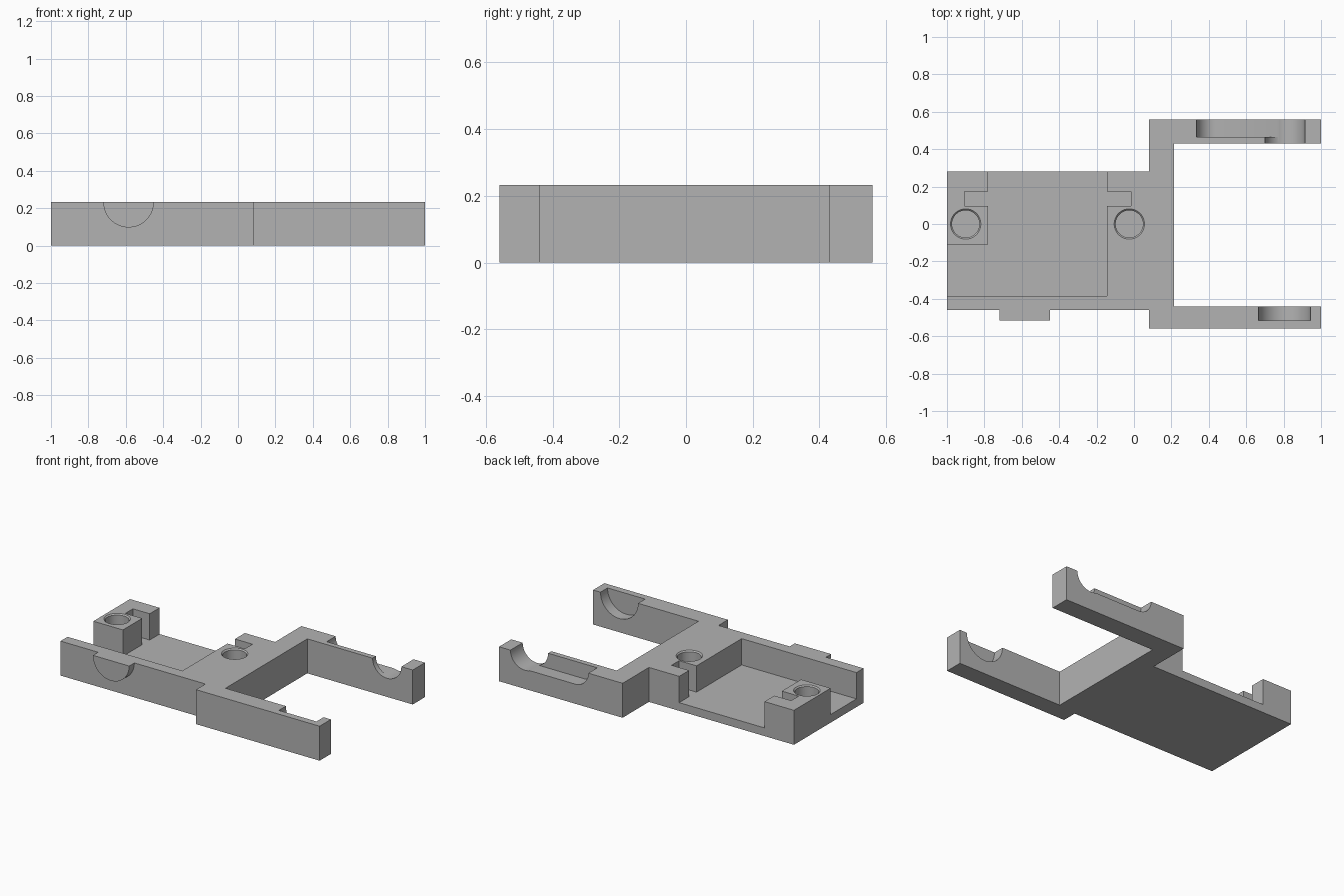
import bpy, bmesh
from math import cos, sin, pi, radians
from mathutils import Matrix

cube = bpy.data.objects.get("Cube")
if cube:
    bpy.data.objects.remove(cube, do_unlink=True)

TOP = 0.232      # overall height
FLOOR = 0.055    # tray floor thickness
ABOVE = 0.4      # cutters reach past the top face

grey = bpy.data.materials.new("plain grey")
grey.use_nodes = True
grey.diffuse_color = (0.45, 0.45, 0.45, 1)
grey.node_tree.nodes["Principled BSDF"].inputs["Base Color"].default_value = grey.diffuse_color


def make_object(name, bm):
    bmesh.ops.recalc_face_normals(bm, faces=bm.faces[:])
    mesh = bpy.data.meshes.new(name)
    bm.to_mesh(mesh)
    bm.free()
    mesh.materials.append(grey)
    obj = bpy.data.objects.new(name, mesh)
    bpy.context.collection.objects.link(obj)
    return obj


def prism(name, points, low, high, axis="Z"):
    """Extrude an outline: (x, y) along z, or (x, z) along y."""
    bm = bmesh.new()
    place = (lambda a, b: (a, b, low)) if axis == "Z" else (lambda a, b: (a, low, b))
    face = bm.faces.new([bm.verts.new(place(a, b)) for a, b in points])
    grown = bmesh.ops.extrude_face_region(bm, geom=[face])["geom"]
    step = (0, 0, high - low) if axis == "Z" else (0, high - low, 0)
    bmesh.ops.translate(bm, vec=step, verts=[g for g in grown if isinstance(g, bmesh.types.BMVert)])
    return make_object(name, bm)


def cone(name, x, y, low, high, r_low, r_high):
    bm = bmesh.new()
    bmesh.ops.create_cone(bm, cap_ends=True, segments=64, radius1=r_low, radius2=r_high,
                          depth=high - low,
                          matrix=Matrix.Translation((x, y, (low + high) / 2)))
    return make_object(name, bm)


def arc(cx, cz, r, start, end, steps=32):
    angles = [radians(start + (end - start) * i / steps) for i in range(steps + 1)]
    return [(cx + r * cos(a), cz + r * sin(a)) for a in angles]


def combine(target, tool, operation):
    mod = target.modifiers.new(operation, "BOOLEAN")
    mod.operation = operation
    mod.solver = "EXACT"
    mod.object = tool
    bpy.context.view_layer.objects.active = target
    bpy.ops.object.modifier_apply(modifier=mod.name)
    bpy.data.objects.remove(tool, do_unlink=True)


# Tray block with the two-armed fork
bracket = prism("fork_bracket", [
    (-1, -0.46), (0.08, -0.46), (0.08, -0.56), (1, -0.56), (1, -0.44), (0.215, -0.44),
    (0.215, 0.43), (1, 0.43), (1, 0.56), (0.08, 0.56), (0.08, 0.28), (-1, 0.28)], 0, TOP)

# Half-round boss on the front wall
boss = prism("front_boss", arc(-0.585, TOP, 0.135, 180, 360), -0.515, -0.42, "Y")
combine(bracket, boss, "UNION")

# Tray pocket, leaving the screw block and the two facing slots
pocket = prism("tray_pocket", [
    (-1.1, -0.385), (-0.145, -0.385), (-0.145, 0.095), (-0.015, 0.095), (-0.015, 0.175),
    (-0.145, 0.175), (-0.145, 0.4), (-0.78, 0.4), (-0.78, 0.175), (-0.905, 0.175),
    (-0.905, 0.095), (-0.78, 0.095), (-0.78, -0.11), (-1.1, -0.11)], FLOOR, ABOVE)
combine(bracket, pocket, "DIFFERENCE")

# Blind screw holes with a small chamfer
for x in (-0.9, -0.025):
    combine(bracket, cone("screw_hole", x, 0, FLOOR, ABOVE, 0.073, 0.073), "DIFFERENCE")
    combine(bracket, cone("hole_chamfer", x, 0, TOP - 0.01, TOP + 0.01, 0.071, 0.091), "DIFFERENCE")


def cradle(name, x, r, y_low, y_high):
    outline = arc(x, TOP, r, 180, 360) + [(x + r, ABOVE), (x - r, ABOVE)]
    combine(bracket, prism(name, outline, y_low, y_high, "Y"), "DIFFERENCE")


# Round cradles: closed outside on the front arm, open through the back arm
cradle("front_cradle", 0.805, 0.14, -0.515, -0.4)
cradle("back_cradle", 0.808, 0.107, 0.4, 0.6)

# Long recess along the outside of the back arm
recess = arc(0.435, TOP, 0.1, 180, 270, 20)
recess += [(0.808, TOP - 0.1), (0.808, ABOVE), (0.335, ABOVE)]
combine(bracket, prism("arm_recess", recess, 0.465, 0.6, "Y"), "DIFFERENCE")

# Smooth the round walls, keep every edge sharp
bpy.ops.object.select_all(action="DESELECT")
bracket.select_set(True)
bpy.context.view_layer.objects.active = bracket
bpy.ops.object.shade_smooth_by_angle(angle=radians(25))
